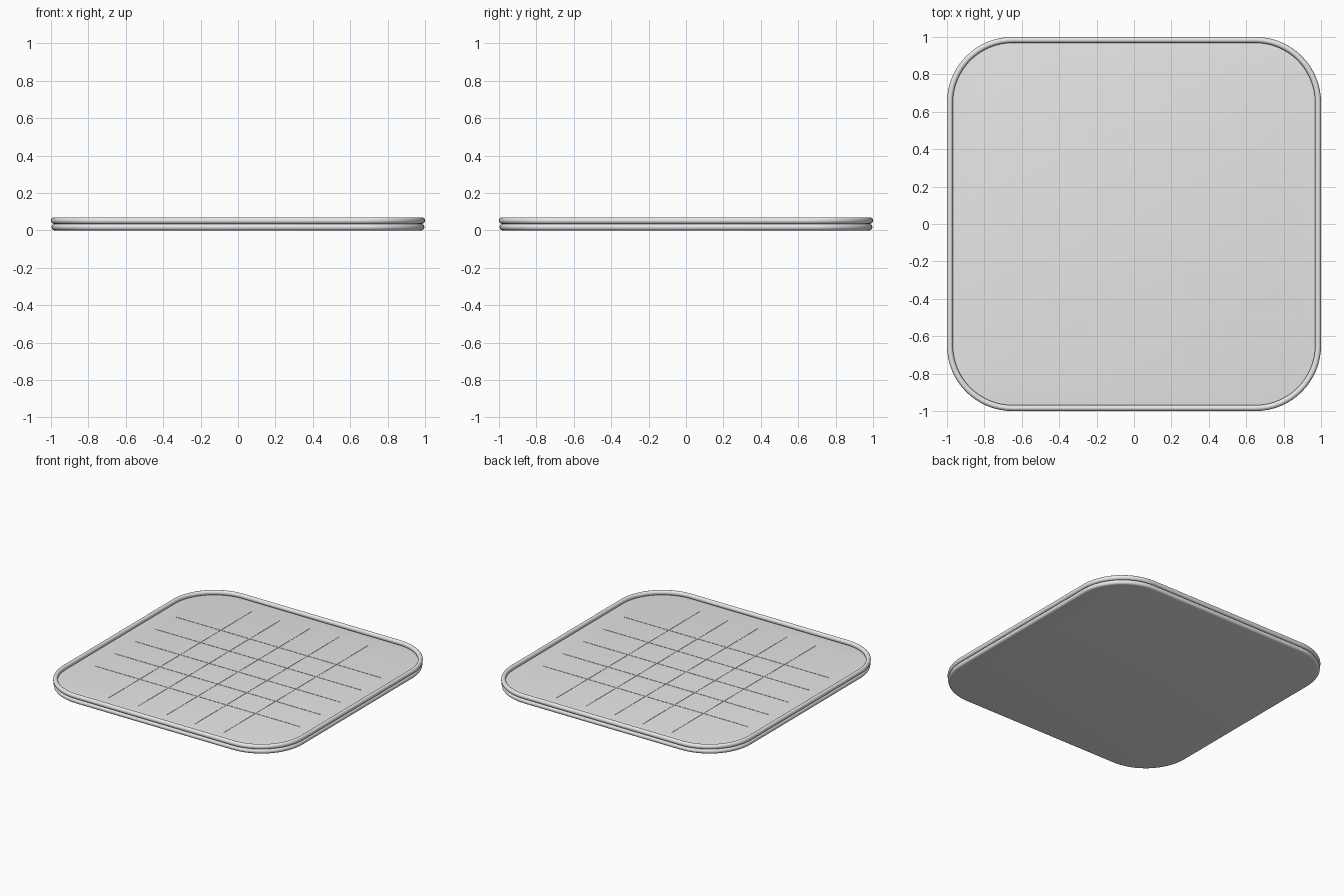
import bpy
import bmesh
import math

if "Cube" in bpy.data.objects:
    bpy.data.objects.remove(bpy.data.objects["Cube"])

grey = bpy.data.materials.new("light grey")
grey.diffuse_color = (0.8, 0.8, 0.8, 1)
grey.use_nodes = True
grey.node_tree.nodes["Principled BSDF"].inputs["Base Color"].default_value = grey.diffuse_color

CORNER = 0.65  # centre of each corner arc
STEPS = 16     # segments per corner


def outline(radius, z):
    """Points of a square with round corners, counter-clockwise."""
    points = []
    for k in range(4):
        a0 = k * math.pi / 2
        cx = CORNER * (1 if k in (0, 3) else -1)
        cy = CORNER * (1 if k in (0, 1) else -1)
        for i in range(STEPS + 1):
            a = a0 + i * math.pi / 2 / STEPS
            points.append((cx + radius * math.cos(a), cy + radius * math.sin(a), z))
    return points


def loft(name, profile, closed):
    """Sweep a (radius, z) profile round the outline; cap it unless closed."""
    bm = bmesh.new()
    rings = [[bm.verts.new(p) for p in outline(r, z)] for r, z in profile]
    pairs = list(zip(rings, rings[1:]))
    if closed:
        pairs.append((rings[-1], rings[0]))
    else:
        bm.faces.new(rings[0][::-1])
        bm.faces.new(rings[-1])
    n = len(rings[0])
    for low, high in pairs:
        for i in range(n):
            j = (i + 1) % n
            bm.faces.new((low[i], low[j], high[j], high[i]))
    return finish(name, bm, True)


def finish(name, bm, smooth):
    bmesh.ops.recalc_face_normals(bm, faces=bm.faces)
    mesh = bpy.data.meshes.new(name)
    bm.to_mesh(mesh)
    bm.free()
    mesh.materials.append(grey)
    obj = bpy.data.objects.new(name, mesh)
    bpy.context.collection.objects.link(obj)
    if smooth:
        bpy.ops.object.select_all(action='DESELECT')
        obj.select_set(True)
        bpy.context.view_layer.objects.active = obj
        bpy.ops.object.shade_smooth_by_angle(angle=math.radians(40))
    return obj


# Base pad with a half-round edge
R = 0.0175
edge = [(0.329 + R * math.cos(a), R + R * math.sin(a))
        for a in (math.radians(-90 + 18 * i) for i in range(11))]
loft("base_pad", edge, False)

# Raised piping round the top edge
pipe = [(0.334 + 0.016 * math.cos(a), 0.0525 + R * math.sin(a))
        for a in (i * math.tau / 16 for i in range(16))]
loft("rim_piping", pipe, True)

# Fine grid of raised lines on the top surface
bm = bmesh.new()
for i in range(-2, 3):
    for along_x in (True, False):
        made = bmesh.ops.create_cube(bm, size=1)["verts"]
        size = (1.7, 0.004, 0.003) if along_x else (0.004, 1.7, 0.003)
        move = (0, i * 0.24, 0.0355) if along_x else (i * 0.24, 0, 0.0355)
        bmesh.ops.scale(bm, vec=size, verts=made)
        bmesh.ops.translate(bm, vec=move, verts=made)
finish("surface_lines", bm, False)
